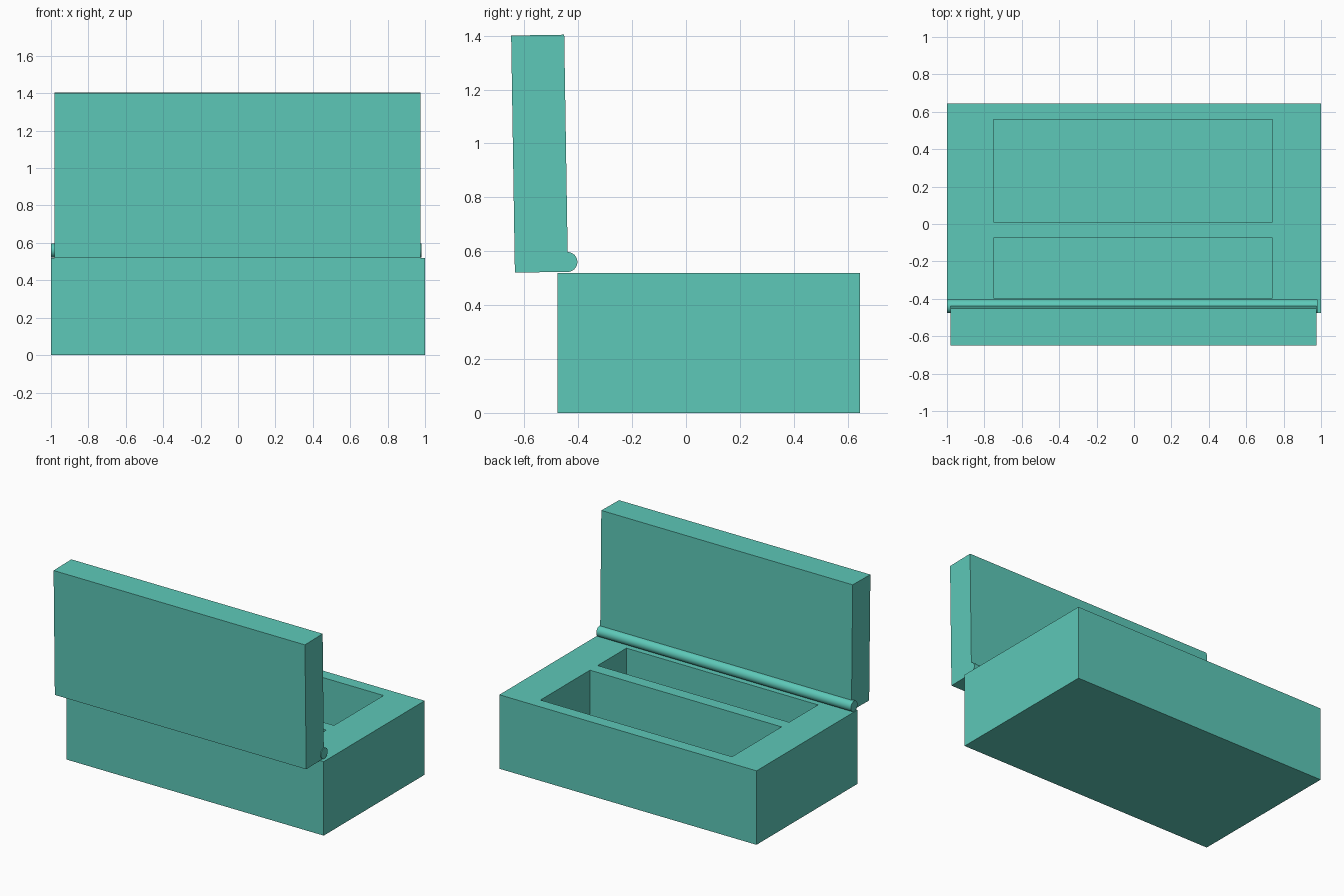
import bpy, math

if "Cube" in bpy.data.objects:
    bpy.data.objects.remove(bpy.data.objects["Cube"])

TEAL = bpy.data.materials.new("teal")
TEAL.diffuse_color = (0.11, 0.58, 0.48, 1)
TEAL.use_nodes = True
TEAL.node_tree.nodes["Principled BSDF"].inputs["Base Color"].default_value = TEAL.diffuse_color


def box(name, x, y, z):
    """Box from (min, max) ranges on each axis."""
    bpy.ops.mesh.primitive_cube_add(size=1, location=[sum(r) / 2 for r in (x, y, z)])
    ob = bpy.context.object
    ob.name = name
    ob.scale = [r[1] - r[0] for r in (x, y, z)]
    bpy.ops.object.transform_apply(location=False, rotation=False, scale=True)
    ob.data.materials.append(TEAL)
    return ob


# Case: floor slab, walled body and thin front panel
box("floor_slab", (-1, 1), (-0.476, 0.638), (0, 0.12))
body = box("case_body", (-1, 1), (-0.476, 0.638), (0.12, 0.52))
box("front_panel", (-1, 1), (0.638, 0.645), (0, 0.52))

# Two compartments cut through the body down to the floor slab
for name, y in (("large_pocket", (0.01, 0.56)), ("small_pocket", (-0.395, -0.075))):
    cutter = box(name + "_cutter", (-0.75, 0.74), y, (0.05, 0.6))
    cutter.hide_render = True
    mod = body.modifiers.new(name, 'BOOLEAN')
    mod.operation = 'DIFFERENCE'
    mod.solver = 'EXACT'
    mod.object = cutter
    bpy.context.view_layer.objects.active = body
    bpy.ops.object.modifier_apply(modifier=mod.name)
    bpy.data.objects.remove(cutter, do_unlink=True)

# Open lid, leaning back slightly
lid = box("lid", (-0.98, 0.975), (-0.642, -0.445), (0.522, 1.402))
lid.rotation_euler.x = math.radians(0.9)

# Hinge rod
bpy.ops.mesh.primitive_cylinder_add(vertices=48, radius=0.037, depth=1.98,
                                    location=(-0.01, -0.44, 0.56),
                                    rotation=(0, math.pi / 2, 0))
hinge = bpy.context.object
hinge.name = "hinge_rod"
hinge.data.materials.append(TEAL)
bpy.ops.object.shade_smooth_by_angle(angle=math.radians(30))
